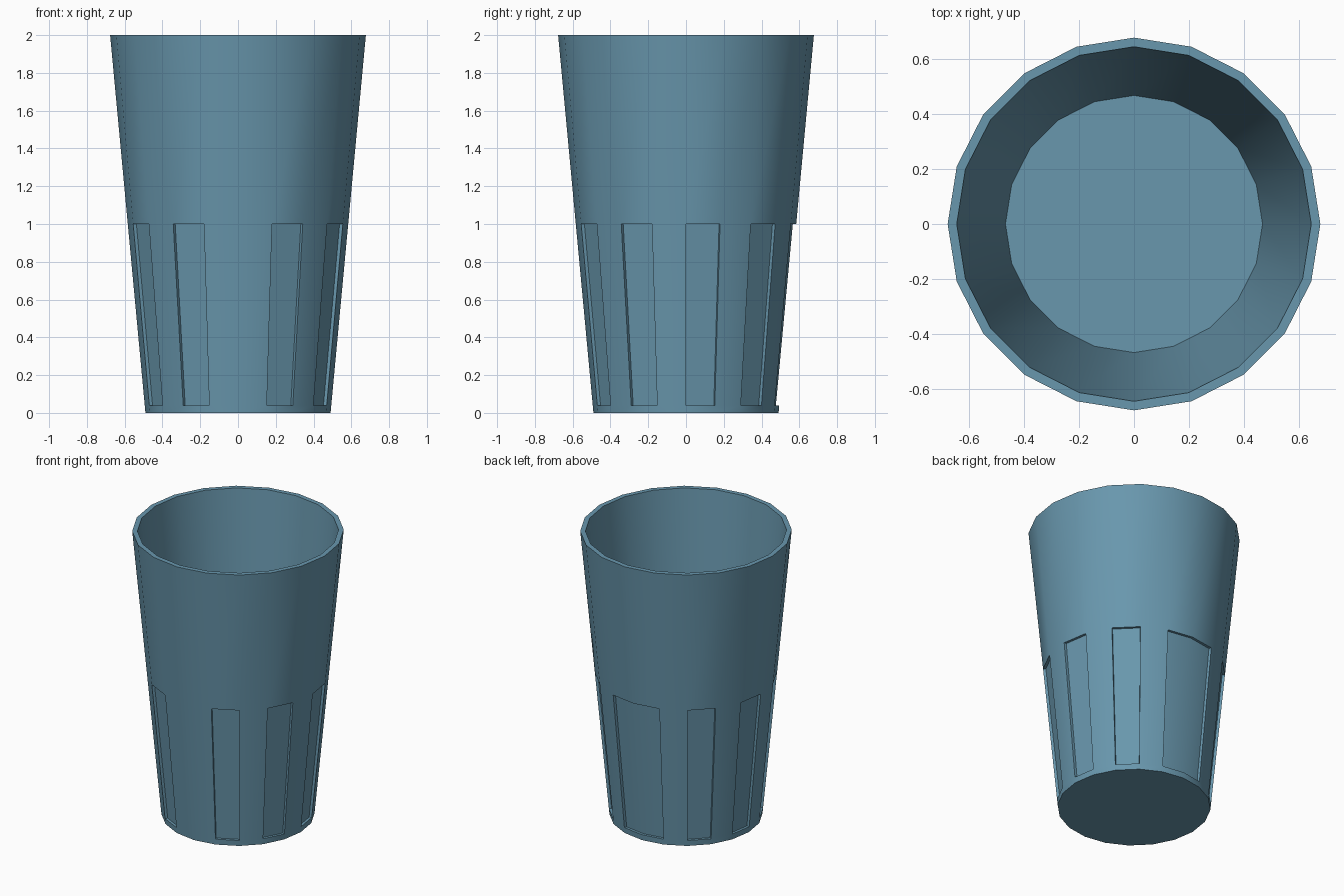
import bpy, bmesh, math

if "Cube" in bpy.data.objects:
    bpy.data.objects.remove(bpy.data.objects["Cube"])

SIDES = 20
RECESSED = {0, 2, 4, 5, 7, 9, 11, 13, 16, 18}   # wall facets holding a sunken panel
DEPTH = 0.018

def outer_radius(z):
    return 0.49 + (0.677 - 0.49) * z / 2

# Profile: outside from base to rim, then down the inside to the floor
profile = [(outer_radius(z), z) for z in (0, 0.04, 1.0, 2.0)]
profile += [(0.644, 2.0), (0.467, 0.025)]

bm = bmesh.new()
rings = []
for r, z in profile:
    rings.append([bm.verts.new((r * math.cos(2 * math.pi * i / SIDES),
                                r * math.sin(2 * math.pi * i / SIDES), z))
                  for i in range(SIDES)])

# Walls and rim
panels = []
for k in range(len(rings) - 1):
    for i in range(SIDES):
        j = (i + 1) % SIDES
        f = bm.faces.new((rings[k][i], rings[k][j], rings[k + 1][j], rings[k + 1][i]))
        if k == 1 and i in RECESSED:
            panels.append(f)

# Underside and inner floor
bm.faces.new(rings[0][::-1])
bm.faces.new(rings[-1])

# Sunken panels around the lower half
result = bmesh.ops.extrude_face_region(bm, geom=panels)
for v in result["geom"]:
    if isinstance(v, bmesh.types.BMVert):
        r = math.hypot(v.co.x, v.co.y)
        s = (r - DEPTH) / r
        v.co.x *= s
        v.co.y *= s
leftover = [f for f in panels if f.is_valid]
if leftover:
    bmesh.ops.delete(bm, geom=leftover, context='FACES')
bmesh.ops.recalc_face_normals(bm, faces=bm.faces[:])

mesh = bpy.data.meshes.new("cup")
bm.to_mesh(mesh)
bm.free()
cup = bpy.data.objects.new("cup", mesh)
bpy.context.collection.objects.link(cup)

# Blue glass colour
mat = bpy.data.materials.new("dusty_blue")
mat.diffuse_color = (0.14, 0.31, 0.42, 1)
mat.use_nodes = True
mat.node_tree.nodes["Principled BSDF"].inputs["Base Color"].default_value = mat.diffuse_color
mesh.materials.append(mat)

bpy.context.view_layer.objects.active = cup
cup.select_set(True)
bpy.ops.object.shade_smooth_by_angle(angle=math.radians(30))
